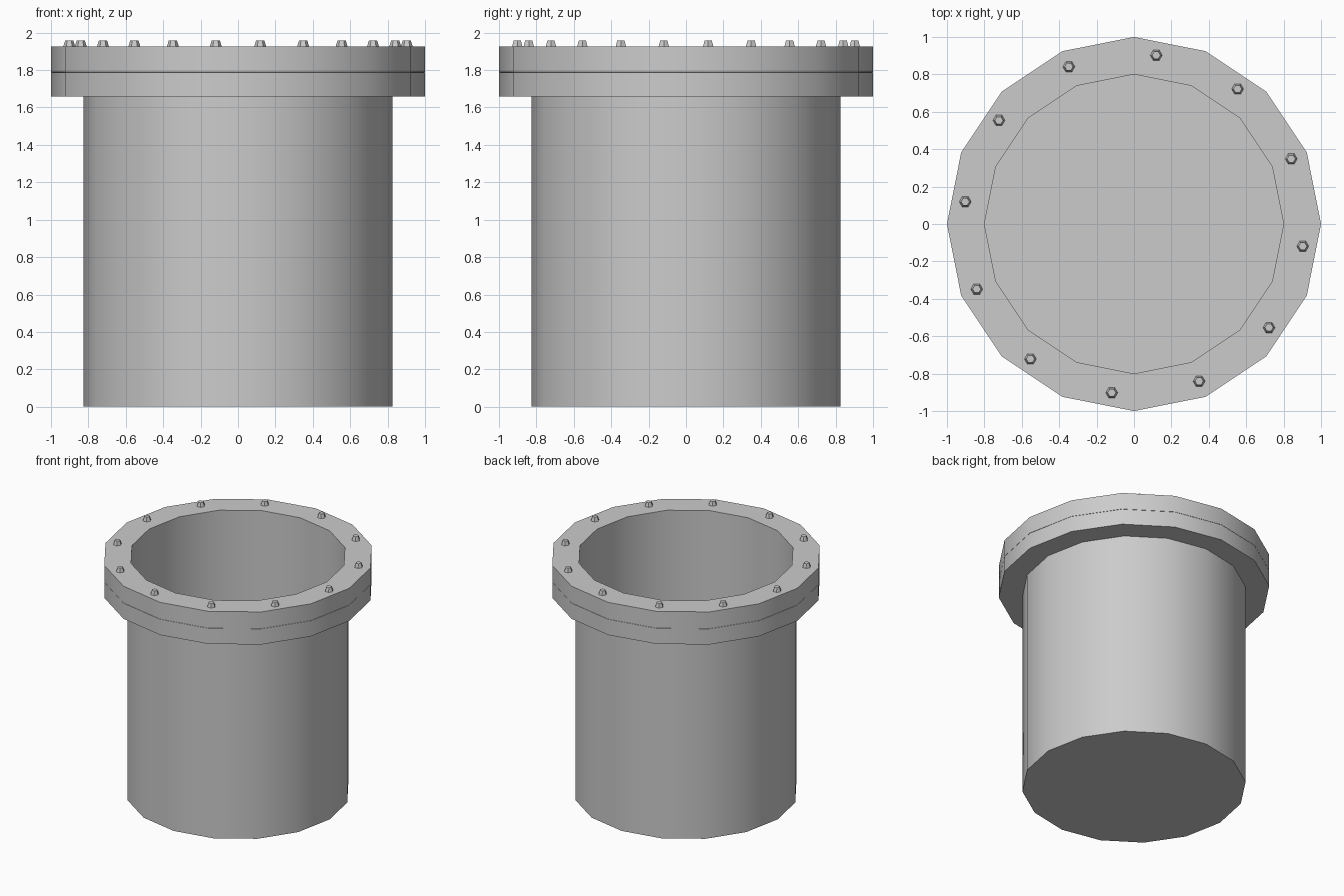
import bpy, bmesh
from math import cos, sin, pi, radians

if "Cube" in bpy.data.objects:
    bpy.data.objects.remove(bpy.data.objects["Cube"])


def lathe(name, profile, sides, centre=(0, 0), closed=False):
    """Revolve (radius, z) points; a radius of 0 becomes a single pole cap."""
    bm = bmesh.new()
    rings = [[bm.verts.new((centre[0] + r * cos(2 * pi * i / sides),
                            centre[1] + r * sin(2 * pi * i / sides), z))
              for i in range(sides)] for r, z in profile]
    pairs = list(zip(rings, rings[1:]))
    if closed:
        pairs.append((rings[-1], rings[0]))
    for a, b in pairs:
        for i in range(sides):
            j = (i + 1) % sides
            bm.faces.new((a[i], a[j], b[j], b[i]))
    if not closed:
        bm.faces.new(rings[0])
        bm.faces.new(rings[-1])
    bmesh.ops.recalc_face_normals(bm, faces=bm.faces[:])
    mesh = bpy.data.meshes.new(name)
    bm.to_mesh(mesh)
    bm.free()
    obj = bpy.data.objects.new(name, mesh)
    bpy.context.collection.objects.link(obj)
    return obj


def smooth(obj):
    bpy.ops.object.select_all(action='DESELECT')
    obj.select_set(True)
    bpy.context.view_layer.objects.active = obj
    bpy.ops.object.shade_smooth_by_angle(angle=radians(30))


TOP, UNDER, SEAM = 1.925, 1.66, 1.788

# Pipe with closed bottom, open bore and stepped flange (fine seam round the rim)
pipe = lathe("flanged_pipe", [
    (0.825, 0), (0.825, UNDER), (1.0, UNDER),
    (1.0, SEAM - 0.001), (0.997, SEAM), (1.0, SEAM + 0.001),
    (1.0, TOP), (0.8, TOP), (0.8, 0.02)], 16)
smooth(pipe)

# Twelve tapered hexagonal bolt heads on the flange
for k in range(12):
    a = radians(-7.5 + 30 * k)
    lathe(f"bolt_{k + 1}", [(0.033, TOP - 0.005), (0.032, TOP), (0.022, 1.958)],
          6, (0.91 * cos(a), 0.91 * sin(a)))
